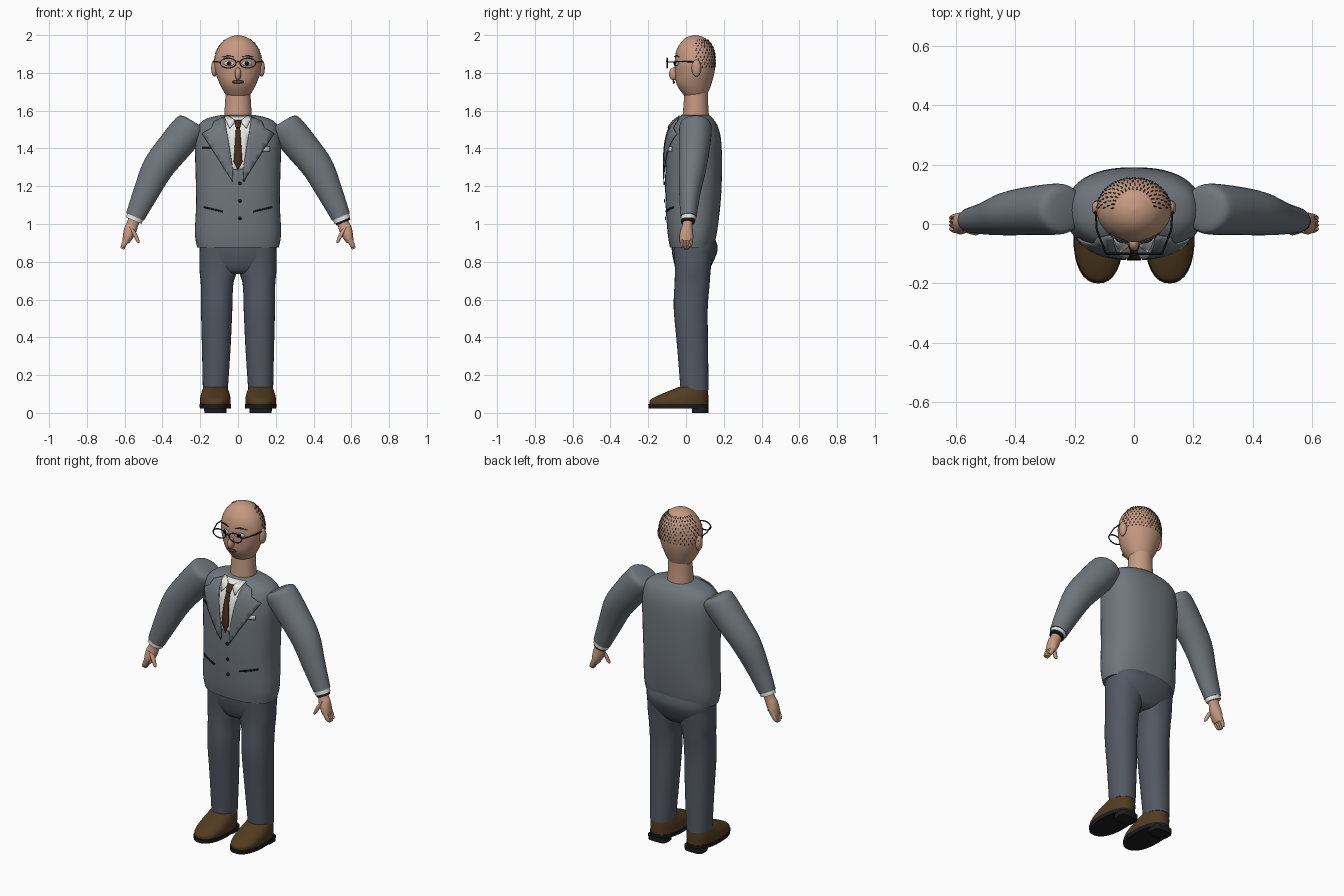
import bpy, bmesh, math
from mathutils import Vector
from mathutils.bvhtree import BVHTree

cube = bpy.data.objects.get("Cube")
if cube:
    bpy.data.objects.remove(cube)


def material(name, r, g, b):
    m = bpy.data.materials.new(name)
    m.use_nodes = True
    m.diffuse_color = (r, g, b, 1)
    bsdf = m.node_tree.nodes["Principled BSDF"]
    bsdf.inputs["Base Color"].default_value = (r, g, b, 1)
    bsdf.inputs["Roughness"].default_value = 0.7
    return m


JACKET = material("jacket grey", 0.16, 0.185, 0.205)
TROUSER = material("trouser slate", 0.085, 0.098, 0.125)
SKIN = material("skin", 0.56, 0.32, 0.22)
WHITE = material("shirt white", 0.8, 0.8, 0.77)
LEATHER = material("shoe brown", 0.085, 0.045, 0.015)
TIE = material("tie brown", 0.06, 0.03, 0.012)
BLACK = material("black", 0.012, 0.012, 0.014)
HAIR = material("hair charcoal", 0.03, 0.04, 0.05)
LIPS = material("lips", 0.16, 0.05, 0.04)


def finish(name, bm, mat):
    bmesh.ops.recalc_face_normals(bm, faces=bm.faces)
    me = bpy.data.meshes.new(name)
    bm.to_mesh(me)
    bm.free()
    me.materials.append(mat)
    ob = bpy.data.objects.new(name, me)
    bpy.context.collection.objects.link(ob)
    bpy.ops.object.select_all(action="DESELECT")
    ob.select_set(True)
    bpy.context.view_layer.objects.active = ob
    bpy.ops.object.shade_smooth_by_angle(angle=math.radians(45))
    return ob


def spline(a, b, c, d, t):
    return 0.5 * (2 * b + (c - a) * t + (2 * a - 5 * b + 4 * c - d) * t * t
                  + (3 * b - a - 3 * c + d) * t ** 3)


def loft(name, rings, mat, side=1, power=2.0, sides=32, steps=4):
    """Rings are (x, y, z, half width, half depth, tilt); smooth skin between them."""
    last = len(rings) - 1
    full = []
    for i in range(last):
        near = [rings[max(0, min(last, k))] for k in range(i - 1, i + 3)]
        full += [[spline(*v, s / steps) for v in zip(*near)] for s in range(steps)]
    full.append(rings[-1])
    bm = bmesh.new()
    loops = []
    for x, y, z, w, d, tilt in full:
        loop = []
        for k in range(sides):
            c, s = math.cos(math.tau * k / sides), math.sin(math.tau * k / sides)
            u = w * math.copysign(abs(c) ** (2 / power), c)
            v = d * math.copysign(abs(s) ** (2 / power), s)
            loop.append(bm.verts.new((side * (x + u * math.cos(tilt)), y + v,
                                      z + u * math.sin(tilt))))
        loops.append(loop)
    for a, b in zip(loops, loops[1:]):
        for k in range(sides):
            j = (k + 1) % sides
            bm.faces.new((a[k], a[j], b[j], b[k]))
    bm.faces.new(loops[0])
    bm.faces.new(loops[-1])
    return finish(name, bm, mat)


def ball(name, centre, radii, mat):
    bm = bmesh.new()
    bmesh.ops.create_uvsphere(bm, u_segments=20, v_segments=12, radius=1)
    for v in bm.verts:
        v.co = Vector(c + p * r for c, p, r in zip(centre, v.co, radii))
    return finish(name, bm, mat)


def wires(name, paths, radius, mat, closed=False):
    cu = bpy.data.curves.new(name, "CURVE")
    cu.dimensions = "3D"
    cu.bevel_depth = radius
    cu.bevel_resolution = 1
    cu.use_fill_caps = True
    for path in paths:
        sp = cu.splines.new("POLY")
        sp.points.add(len(path) - 1)
        for p, co in zip(sp.points, path):
            p.co = (*co, 1)
        sp.use_cyclic_u = closed
    cu.materials.append(mat)
    bpy.context.collection.objects.link(bpy.data.objects.new(name, cu))


def tree_of(ob):
    bm = bmesh.new()
    bm.from_mesh(ob.data)
    tree = BVHTree.FromBMesh(bm)
    bm.free()
    return tree


def patch(name, outline, mat, tree, lift, side=1):
    """Thin plate with an x-z outline, laid on the front of a body."""
    bm = bmesh.new()
    bm.faces.new([bm.verts.new((side * x, 0, z)) for x, z in outline])
    for axis, centre in (((1, 0, 0), (0, 0, 0)), ((0, 0, 1), (0, 0, 1.4))):
        for k in range(-20, 21):
            bmesh.ops.bisect_plane(bm, geom=bm.verts[:] + bm.edges[:] + bm.faces[:],
                                   plane_co=Vector(centre) + Vector(axis) * k * 0.03,
                                   plane_no=axis)
    bmesh.ops.triangulate(bm, faces=bm.faces)
    for v in bm.verts:
        hit = tree.ray_cast(Vector((v.co.x, -1, v.co.z)), Vector((0, 1, 0)))[0]
        v.co.y = (hit.y if hit else 0) - lift
    ob = finish(name, bm, mat)
    mod = ob.modifiers.new("thickness", "SOLIDIFY")
    mod.thickness = 0.006
    mod.offset = 0


def oval(x, z, w, h, n=16):
    return [(x + w * math.cos(math.tau * k / n), z + h * math.sin(math.tau * k / n))
            for k in range(n)]


# Jacket body and trouser seat
torso = loft("jacket_body", [
    (0, .03, .875, .216, .115, 0), (0, .033, .95, .228, .13, 0),
    (0, .037, 1.1, .222, .145, 0), (0, .04, 1.25, .224, .15, 0),
    (0, .042, 1.4, .228, .147, 0), (0, .045, 1.48, .222, .135, 0),
    (0, .047, 1.53, .205, .115, 0), (0, .05, 1.56, .16, .09, 0),
    (0, .05, 1.578, .085, .07, 0)], JACKET, power=2.4, sides=48)
loft("trouser_seat", [
    (0, .04, .93, .2, .11, 0), (0, .046, .87, .203, .122, 0),
    (0, .04, .8, .19, .105, 0), (0, .035, .75, .12, .08, 0),
    (0, .035, .735, .05, .05, 0)], TROUSER, power=2.4)

# Neck and head
loft("neck", [(0, .052, 1.55, .074, .072, 0), (0, .052, 1.62, .07, .066, 0),
              (0, .055, 1.72, .064, .062, 0)], SKIN)
head = loft("head", [
    (0, .05, 1.665, .045, .045, 0), (0, .048, 1.69, .068, .066, 0),
    (0, .042, 1.74, .096, .092, 0), (0, .046, 1.8, .118, .104, 0),
    (0, .048, 1.86, .126, .108, 0), (0, .05, 1.92, .112, .1, 0),
    (0, .05, 1.965, .08, .074, 0), (0, .049, 1.99, .043, .041, 0),
    (0, .048, 2.0, .004, .004, 0)], SKIN)
ball("nose", (0, -.065, 1.795), (.017, .025, .034), SKIN)
on_head, on_torso = tree_of(head), tree_of(torso)
patch("mouth", oval(0, 1.752, .032, .009), LIPS, on_head, .014)

# Limbs and paired parts
for side, label in ((1, "left"), (-1, "right")):
    loft(label + "_sleeve", [
        (.232, .05, 1.54, .055, .055, .54), (.24, .05, 1.532, .08, .078, .54),
        (.262, .05, 1.5, .092, .086, .56), (.34, .045, 1.405, .09, .082, .58),
        (.425, .035, 1.295, .083, .073, .52), (.49, .02, 1.16, .067, .056, .42),
        (.545, .013, 1.038, .051, .043, .4)], JACKET, side)
    loft(label + "_shirt_cuff", [(.54, .013, 1.05, .046, .04, .4),
                                 (.552, .012, 1.018, .045, .039, .4)], WHITE, side)
    loft(label + "_hand", [
        (.545, .01, 1.04, .034, .03, .4), (.558, .008, 1.0, .031, .027, .4),
        (.57, .004, .97, .034, .032, .45), (.583, .002, .935, .028, .037, .45),
        (.594, .002, .905, .019, .034, .45)], SKIN, side, sides=20)
    for k in range(4):
        y = -.021 + k * .0155
        drop = .008 if k in (0, 3) else 0
        loft(label + "_finger", [
            (.586, y, .93, .015, .011, .45), (.602, y, .895, .014, .009, .45),
            (.613, y * .8, .868 + drop, .01, .007, .45)], SKIN, side, sides=10)
    loft(label + "_thumb", [
        (.566, -.012, .98, .018, .015, .5), (.546, -.022, .945, .015, .013, .3),
        (.531, -.028, .91, .011, .01, .3), (.528, -.028, .9, .004, .004, .3)],
        SKIN, side, sides=12)
    loft(label + "_trouser_leg", [
        (.103, .04, .88, .1, .105, 0), (.104, .036, .76, .1, .095, 0),
        (.111, .032, .68, .086, .093, 0), (.113, .025, .55, .083, .09, 0),
        (.115, .035, .35, .076, .082, 0), (.12, .045, .12, .066, .074, 0)],
        TROUSER, side, power=2.2)
    loft(label + "_shoe", [
        (.12, -.038, .045, .08, .156, 0), (.12, -.036, .068, .081, .154, 0),
        (.12, -.015, .092, .078, .133, 0), (.12, .015, .118, .07, .101, 0),
        (.12, .04, .138, .062, .077, 0)], LEATHER, side, power=2.3)
    loft(label + "_sole", [(.12, -.04, .024, .082, .158, 0),
                           (.12, -.04, .046, .084, .16, 0)], BLACK, side, 2.3, steps=1)
    loft(label + "_heel", [(.12, .075, 0, .058, .043, 0),
                           (.12, .075, .03, .06, .045, 0)], BLACK, side, 4, steps=1)
    ball(label + "_ear", (side * .125, .055, 1.825), (.017, .025, .045), SKIN)

    # Face details
    patch(label + "_eye", oval(.047, 1.85, .027, .013), WHITE, on_head, .003, side)
    patch(label + "_iris", oval(.047, 1.85, .011, .011), BLACK, on_head, .007, side)
    patch(label + "_eyebrow", [(.02, 1.885), (.05, 1.895), (.085, 1.884), (.05, 1.887)],
          HAIR, on_head, .005, side)
    wires(label + "_lens_rim", [[(side * x, -.1, z) for x, z in
                                 oval(.052, 1.852, .042, .026, 24)]], .0035, BLACK, True)
    wires(label + "_spectacle_arm", [[(side * .094, -.1, 1.857), (side * .125, -.02, 1.86),
                                      (side * .13, .06, 1.858),
                                      (side * .13, .075, 1.845)]], .0035, BLACK)

    # Jacket front details
    patch(label + "_lapel", [(.072, 1.566), (.125, 1.545), (.14, 1.51), (.19, 1.478),
                             (.03, 1.225), (.026, 1.29)], JACKET, on_torso, .009, side)
    patch(label + "_shirt_collar", [(.012, 1.545), (.05, 1.574), (.072, 1.566),
                                    (.045, 1.505)], WHITE, on_torso, .013, side)
    patch(label + "_side_pocket", [(.082, 1.062), (.082, 1.07), (.18, 1.093),
                                   (.18, 1.085)], BLACK, on_torso, .004, side)

wires("spectacle_bridge", [[(-.01, -.1, 1.855), (0, -.103, 1.862), (.01, -.1, 1.855)]],
      .0035, BLACK)
loft("watch_band", [(.553, .011, 1.02, .041, .037, .4),
                    (.558, .01, 1.007, .04, .036, .4)], BLACK, steps=1)

# Shirt front, tie, buttons and breast pocket
patch("shirt_front", [(-.072, 1.57), (.072, 1.57), (.03, 1.29), (-.03, 1.29)],
      WHITE, on_torso, .004)
patch("tie", [(-.017, 1.545), (.017, 1.545), (.011, 1.51), (.023, 1.33), (0, 1.285),
              (-.023, 1.33), (-.011, 1.51)], TIE, on_torso, .011)
patch("tie_knot", [(-.02, 1.55), (.02, 1.55), (.011, 1.51), (-.011, 1.51)],
      TIE, on_torso, .016)
for z in (1.215, 1.122, 1.03):
    patch("button", oval(.01, z, .009, .009, 12), BLACK, on_torso, .005)
patch("pocket_square", [(.105, 1.385), (.168, 1.385), (.168, 1.41), (.135, 1.407),
                        (.105, 1.418)], WHITE, on_torso, .006)
patch("breast_pocket", [(.13, 1.397), (.185, 1.397), (.185, 1.407), (.13, 1.407)],
      BLACK, on_torso, .004, -1)

# Sparse hair strands round the back of the head
middle = Vector((0, .05, 1.85))


def scalp(azimuth, height):
    a, e = math.radians(azimuth), math.radians(height)
    way = Vector((math.sin(a) * math.cos(e), math.cos(a) * math.cos(e), math.sin(e)))
    hit = on_head.ray_cast(middle + way, -way)[0]
    return hit + way * .0015


strands = []
for row in range(9):
    for k in range(-8, 9):
        az, el = k * 10.5 + (row % 2) * 5 - 2.5, 62 - row * 8.5
        strands.append([scalp(az, el), scalp(az + k * .25, el - 5)])
wires("hair_strands", strands, .002, HAIR)
